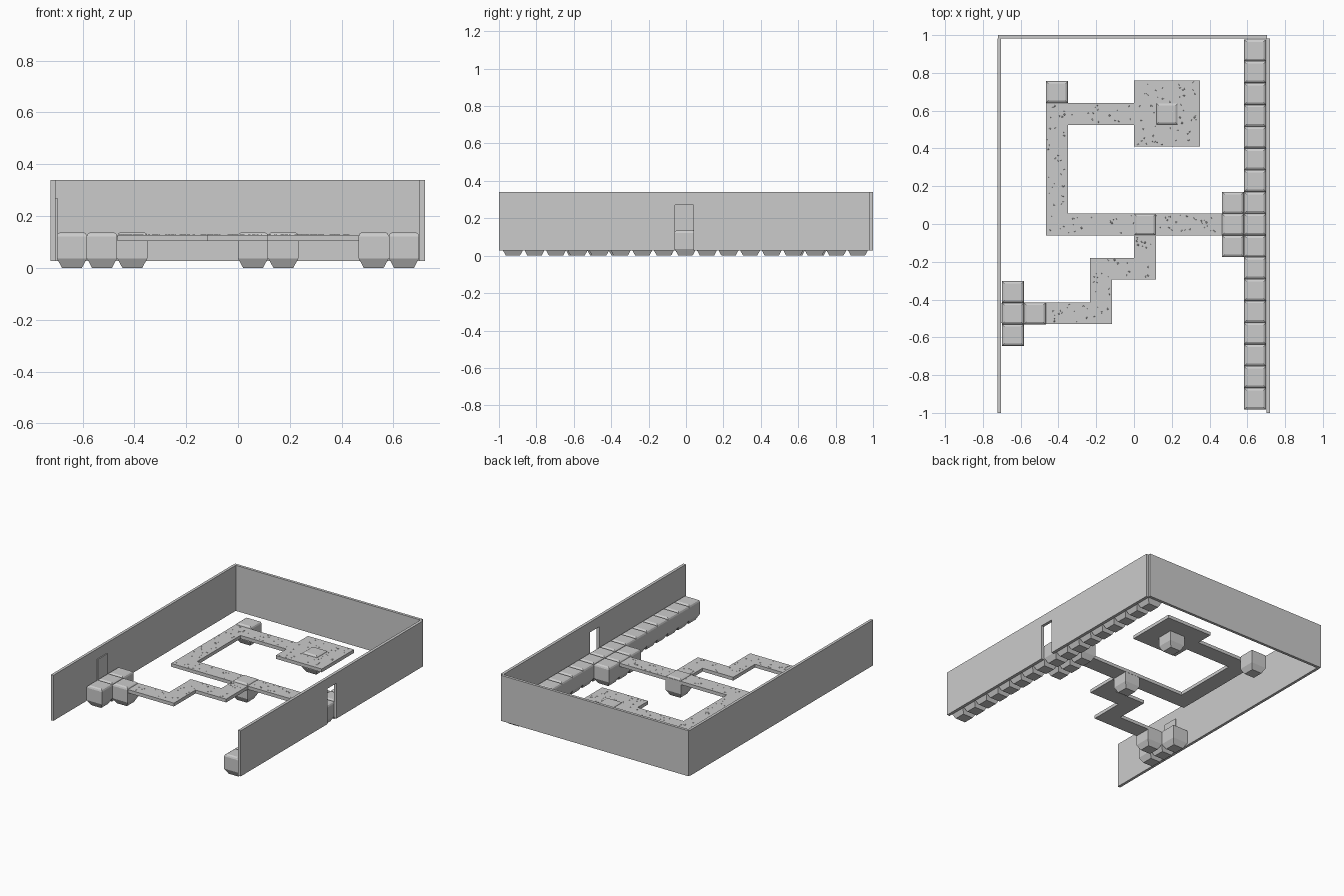
import bpy, bmesh, random
from mathutils import Matrix

if "Cube" in bpy.data.objects:
    bpy.data.objects.remove(bpy.data.objects["Cube"])

random.seed(4)
P = 0.1165  # floor grid step


def finish(bm, name):
    bmesh.ops.recalc_face_normals(bm, faces=bm.faces)
    me = bpy.data.meshes.new(name)
    bm.to_mesh(me)
    bm.free()
    ob = bpy.data.objects.new(name, me)
    bpy.context.collection.objects.link(ob)
    return ob


def box(name, x0, x1, y0, y1, z0, z1):
    bm = bmesh.new()
    m = Matrix.Translation(((x0 + x1) / 2, (y0 + y1) / 2, (z0 + z1) / 2))
    bmesh.ops.create_cube(bm, size=1, matrix=m @ Matrix.Diagonal((x1 - x0, y1 - y0, z1 - z0, 1)))
    return finish(bm, name)


def prism(name, pts, axis_vec):
    # extrude a flat outline along a vector
    bm = bmesh.new()
    f = bm.faces.new([bm.verts.new(p) for p in pts])
    r = bmesh.ops.extrude_face_region(bm, geom=[f])
    bmesh.ops.translate(bm, vec=axis_vec, verts=[v for v in r['geom'] if isinstance(v, bmesh.types.BMVert)])
    return finish(bm, name)


def block(name, cx, cy, sy=P):
    # stone block: tapered foot, softened top edge
    bm = bmesh.new()
    rings = []
    for z, i in ((0, .02), (.037, 0), (.122, 0), (.132, .004), (.138, .013)):
        hx, hy = P / 2 - i, sy / 2 - i
        rings.append([bm.verts.new((cx + a * hx, cy + b * hy, z))
                      for a, b in ((-1, -1), (1, -1), (1, 1), (-1, 1))])
    for lo, hi in zip(rings, rings[1:]):
        for k in range(4):
            bm.faces.new((lo[k], lo[(k + 1) % 4], hi[(k + 1) % 4], hi[k]))
    bm.faces.new(rings[0][::-1])
    bm.faces.new(rings[-1])
    return finish(bm, name)


# walls, the right one with a doorway
W0, W1 = 0.027, 0.34
box("left_wall", -.723, -.704, -1, .982, W0, W1)
box("back_wall", -.72, .705, .981, 1, W0, W1)
outline = [(-1, W0), (-.06, W0), (-.06, .27), (.04, .27), (.04, W0), (.982, W0), (.982, W1), (-1, W1)]
prism("right_wall", [(.701, y, z) for y, z in outline], (.02, 0, 0))
box("left_door_panel", -.705, -.697, -.525, -.42, W0, .27)

# row of blocks along the right wall
for k in range(-8, 9):
    block("ledge_block", 5.5 * P, -.003 + k * .1153, .1153)

# single blocks on the floor grid: x, y centres
for x, y in ((-.641, -.36), (-.641, -.474), (-.641, -.588), (-.525, -.474), (.524, -.003),
             (.524, .112), (.524, -.118), (.058, -.003), (-.408, .698), (.175, .583)):
    block("floor_block", x, y, .1155)

# walkway slabs: x0, x1, y0, y1
slabs = [(-4 * P, -P, -.53, -.415), (-2 * P, -P, -.415, -.295), (-2 * P, 0, -.295, -.18),
         (0, P, -.295, -.06), (-4 * P, 4 * P, -.06, .056), (-4 * P, -3 * P, .056, .525),
         (-4 * P, 0, .525, .64), (0, 3 * P, .41, .76)]
chips = bmesh.new()
for x0, x1, y0, y1 in slabs:
    box("walkway", x0, x1, y0, y1, .104, .127)
    # scattered stone chips on the surface
    for i in range(int((x1 - x0) * (y1 - y0) * 500)):
        r = random.uniform(.003, .006)
        p = (random.uniform(x0 + .01, x1 - .01), random.uniform(y0 + .01, y1 - .01), .1275)
        bmesh.ops.create_cone(chips, cap_ends=True, segments=5, radius1=r, radius2=r * .7, depth=.002,
                              matrix=Matrix.Translation(p) @ Matrix.Rotation(random.random() * 6, 4, 'Z'))
finish(chips, "walkway_chips")
